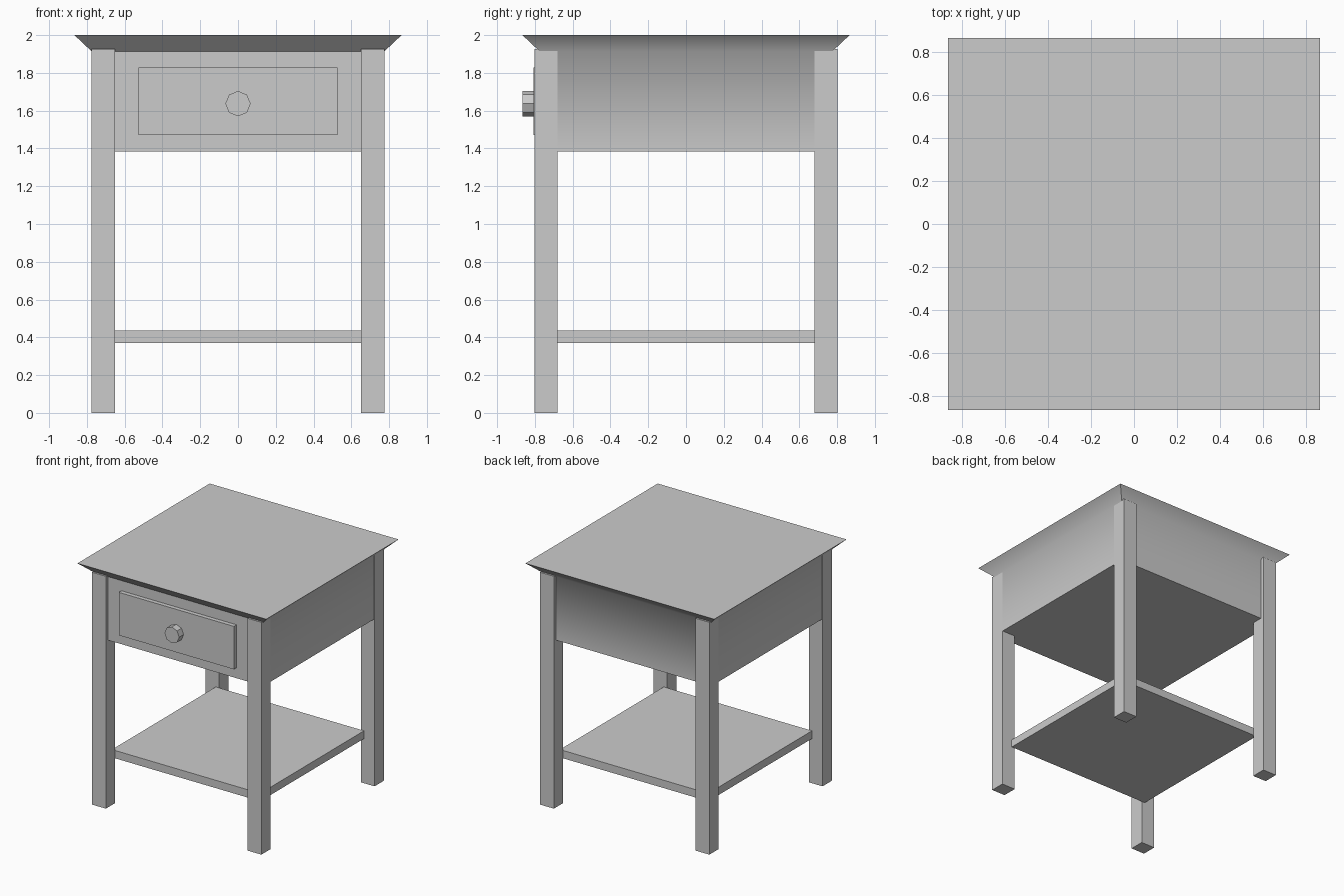
import bpy, bmesh, math

if "Cube" in bpy.data.objects:
    bpy.data.objects.remove(bpy.data.objects["Cube"])


def box(name, x0, x1, y0, y1, z0, z1):
    bm = bmesh.new()
    bmesh.ops.create_cube(bm, size=1)
    for v in bm.verts:
        v.co = (x0 + (v.co.x + .5) * (x1 - x0),
                y0 + (v.co.y + .5) * (y1 - y0),
                z0 + (v.co.z + .5) * (z1 - z0))
    return finish(bm, name)


def finish(bm, name):
    me = bpy.data.meshes.new(name)
    bm.to_mesh(me)
    bm.free()
    ob = bpy.data.objects.new(name, me)
    bpy.context.collection.objects.link(ob)
    return ob


# Drawer case flaring out into the table top
BODY, TOP = 0.773, 0.866
bm = bmesh.new()
rings = []
for half, z in [(BODY, 1.385), (BODY, 1.912), (TOP, 2.0)]:
    rings.append([bm.verts.new((sx * half, sy * half, z))
                  for sx, sy in [(-1, -1), (1, -1), (1, 1), (-1, 1)]])
bm.faces.new(rings[0][::-1])
bm.faces.new(rings[-1])
for lo, hi in zip(rings, rings[1:]):
    for i in range(4):
        j = (i + 1) % 4
        bm.faces.new((lo[i], lo[j], hi[j], hi[i]))
bm.normal_update()
for f in bm.faces:
    f.smooth = True
# Side and back creases are soft, the front crease and all corners sharp
for e in bm.edges:
    front = all(v.co.y < 0 for v in e.verts)
    e.smooth = e.calc_face_angle() < math.radians(55) and not front
finish(bm, "case_and_top")

# Legs
for sx, side in [(-1, "left"), (1, "right")]:
    for sy, end in [(-1, "front"), (1, "back")]:
        xs = sorted((sx * 0.65, sx * 0.776))
        ys = sorted((sy * 0.68, sy * 0.803))
        box(f"{end}_{side}_leg", *xs, *ys, 0, 1.926)

# Lower shelf
box("lower_shelf", -0.68, 0.68, -0.68, 0.68, 0.37, 0.435)

# Drawer front
box("drawer_front", -0.528, 0.528, -0.808, -0.75, 1.472, 1.828)

# Octagonal knob
bpy.ops.mesh.primitive_cylinder_add(vertices=8, radius=0.067, depth=0.076,
                                    location=(0, -0.828, 1.637),
                                    rotation=(math.pi / 2, 0, 0))
bpy.context.object.name = "drawer_knob"
